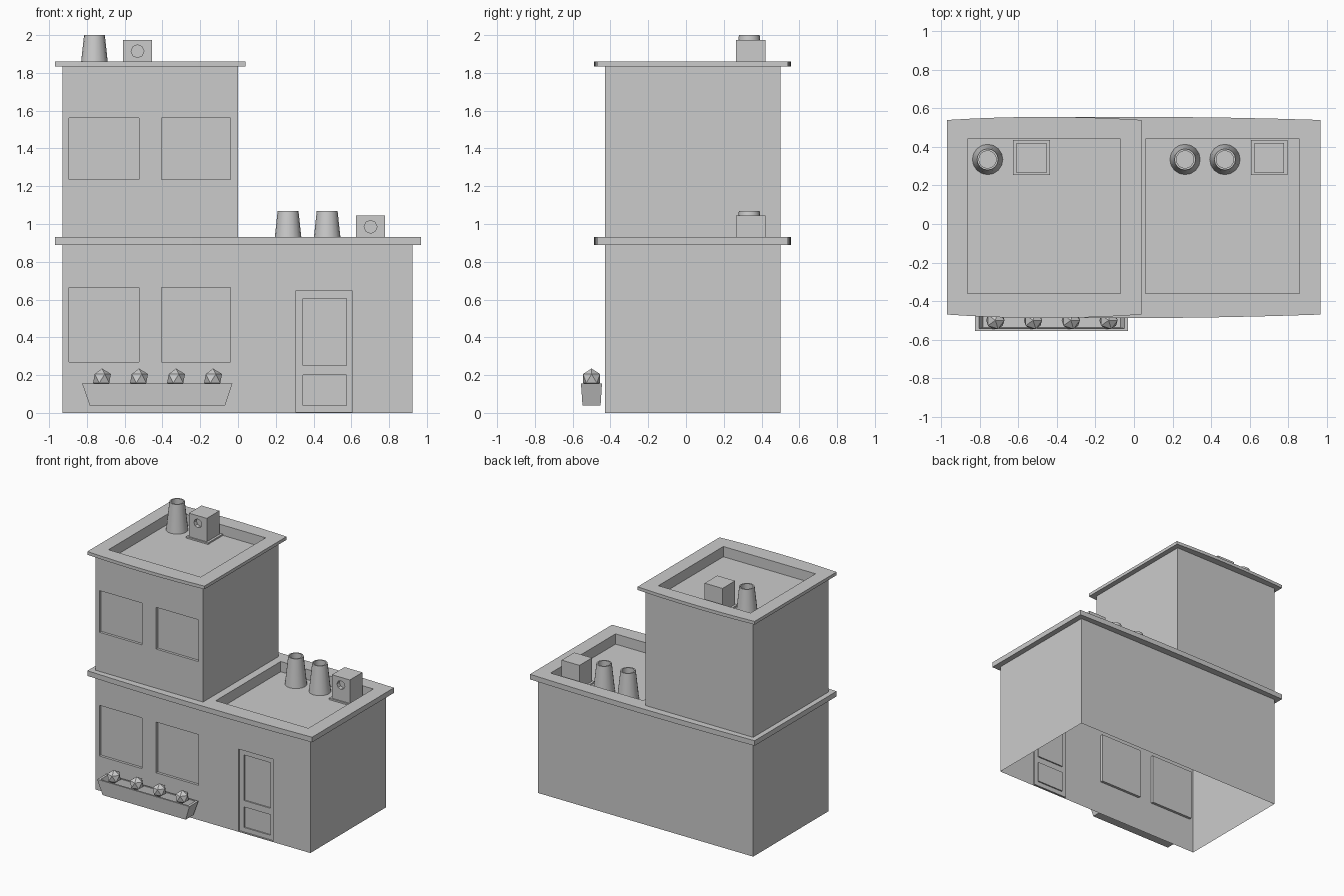
import bpy, bmesh, math
from mathutils import Vector

cube = bpy.data.objects.get("Cube")
if cube:
    bpy.data.objects.remove(cube, do_unlink=True)

grey = bpy.data.materials.new("plain_grey")
grey.use_nodes = True
COLOUR = (0.6, 0.6, 0.6, 1)
grey.diffuse_color = COLOUR
grey.node_tree.nodes["Principled BSDF"].inputs["Base Color"].default_value = COLOUR


def finish(name, bm, smooth=False):
    mesh = bpy.data.meshes.new(name)
    bm.to_mesh(mesh)
    bm.free()
    mesh.materials.append(grey)
    obj = bpy.data.objects.new(name, mesh)
    bpy.context.collection.objects.link(obj)
    if smooth:
        bpy.ops.object.select_all(action='DESELECT')
        bpy.context.view_layer.objects.active = obj
        obj.select_set(True)
        bpy.ops.object.shade_smooth_by_angle(angle=math.radians(40))
    return obj


def box(name, lo, hi, skip=(), inward=False):
    """Axis box; skip drops faces by direction; inward makes a recess lining."""
    bm = bmesh.new()
    bmesh.ops.create_cube(bm, size=1)
    gone = [f for f in bm.faces for d in skip if f.normal.dot(Vector(d)) > 0.9]
    bmesh.ops.delete(bm, geom=gone, context='FACES')
    for v in bm.verts:
        v.co = Vector([a + (b - a) * (c + 0.5) for a, b, c in zip(lo, hi, v.co)])
    if inward:
        bmesh.ops.reverse_faces(bm, faces=bm.faces[:])
    return finish(name, bm)


def panel(name, loops, normal, depth=0):
    """Flat sheet from an outline and hole loops, optionally thickened backwards."""
    bm = bmesh.new()
    for loop in loops:
        vs = [bm.verts.new(p) for p in loop]
        for a, b in zip(vs, vs[1:] + vs[:1]):
            bm.edges.new((a, b))
    n = Vector(normal)
    bmesh.ops.triangle_fill(bm, edges=bm.edges[:], use_beauty=True, normal=n)
    bm.normal_update()
    for f in bm.faces:
        if f.normal.dot(n) < 0:
            f.normal_flip()
    if depth:
        new = bmesh.ops.extrude_face_region(bm, geom=bm.faces[:], use_keep_orig=True)
        for v in [g for g in new["geom"] if isinstance(g, bmesh.types.BMVert)]:
            v.co -= n * depth
        bmesh.ops.recalc_face_normals(bm, faces=bm.faces[:])
    return finish(name, bm)


def loft(name, rings, cap_first=True, smooth=False):
    """Skin over successive rings, closing the last one."""
    bm = bmesh.new()
    rows = [[bm.verts.new(p) for p in ring] for ring in rings]
    for a, b in zip(rows, rows[1:]):
        for i in range(len(a)):
            j = (i + 1) % len(a)
            bm.faces.new((a[i], a[j], b[j], b[i]))
    bm.faces.new(rows[-1])
    if cap_first:
        bm.faces.new(rows[0][::-1])
    return finish(name, bm, smooth)


def rect_xz(x0, x1, z0, z1, y):
    return [(x0, y, z0), (x1, y, z0), (x1, y, z1), (x0, y, z1)]


def rect_xy(x0, x1, y0, y1, z):
    return [(x0, y0, z), (x1, y0, z), (x1, y1, z), (x0, y1, z)]


def circle_xy(x, y, z, r, n=16):
    return [(x + r * math.cos(math.tau * i / n), y + r * math.sin(math.tau * i / n), z)
            for i in range(n)]


UP, DOWN, FRONT = (0, 0, 1), (0, 0, -1), (0, -1, 0)
YF, YB = -0.43, 0.5


def storey(name, x0, x1, z0, z1, holes):
    """Side and back walls plus a front wall with recessed openings."""
    box(name + "_walls", (x0, YF, z0), (x1, YB, z1), skip=(UP, DOWN, FRONT))
    loops = [rect_xz(x0, x1, z0, z1, YF)] + [rect_xz(*h[:4], YF) for h in holes]
    panel(name + "_front_wall", loops, FRONT)
    for i, (a, b, c, d, depth) in enumerate(holes[:2]):
        box(f"{name}_window_{i + 1}", (a, YF, c), (b, YF + depth, d), (FRONT,), True)


def roof(name, x0, x1, z0, z1, hole):
    """Cornice with bowed front and back, and a sunken roof deck."""
    steps = 8
    us = [-1 + 2 * i / steps for i in range(steps + 1)]
    mid, half = (x0 + x1) / 2, (x1 - x0) / 2
    front = [(mid + half * u, -0.47 - 0.018 * (1 - u * u), z1) for u in us]
    back = [(mid + half * u, 0.54 + 0.016 * (1 - u * u), z1) for u in reversed(us)]
    a, b = hole
    panel(name + "_cornice", [front + back, rect_xy(a, b, -0.36, 0.44, z1)], UP, z1 - z0)
    box(name + "_deck", (a, -0.36, z1 - 0.08), (b, 0.44, z1), (UP,), True)


# Walls, windows and door opening
spans = [(-0.895, -0.525), (-0.405, -0.04)]
door = (0.305, 0.605, 0.005, 0.645, 0.012)
storey("lower_storey", -0.93, 0.925, 0, 0.9,
       [(a, b, 0.27, 0.665, 0.02) for a, b in spans] + [door])
storey("upper_storey", -0.93, 0, 0.93, 1.845,
       [(a, b, 1.235, 1.56, 0.02) for a, b in spans])

# Door with two sunken panels
dx0, dx1, dz0, dz1, dd = door
yd = YF + dd
box("door_frame", (dx0, YF, dz0), (dx1, yd, dz1), (FRONT, (0, 1, 0)), True)
sunk = [(0.345, 0.575, 0.25, 0.605), (0.345, 0.575, 0.04, 0.2)]
panel("door_leaf", [rect_xz(dx0, dx1, dz0, dz1, yd)] + [rect_xz(*s, yd) for s in sunk], FRONT)
for i, (a, b, c, d) in enumerate(sunk):
    box(f"door_panel_{i + 1}", (a, yd, c), (b, yd + 0.01, d), (FRONT,), True)

# Roofs
roof("lower_roof", -0.97, 0.968, 0.89, 0.93, (0.06, 0.86))
roof("upper_roof", -0.97, 0.04, 1.835, 1.86, (-0.865, -0.07))


# Roof equipment
def chimney(name, x, z):
    y = 0.335
    profile = [(0.079, 0), (0.055, 0.22), (0.045, 0.22), (0.045, 0.16)]
    loft(name, [circle_xy(x, y, z + h, r) for r, h in profile], smooth=True)


def vent_unit(name, x, z):
    y0, y1, r, h = 0.265, 0.42, 0.077, 0.195
    box(name + "_base", (x - 0.095, 0.255, z), (x + 0.095, 0.437, z + 0.012))
    box(name + "_casing", (x - r, y0, z), (x + r, y1, z + h), (FRONT,))

    def ring(y):
        return [(px, y, pz) for px, pz, _ in circle_xy(x, z + 0.135, 0, 0.034, 8)]
    panel(name + "_face", [rect_xz(x - r, x + r, z, z + h, y0), ring(y0)], FRONT)
    loft(name + "_outlet", [ring(y0), ring(y0 + 0.03)], cap_first=False)


chimney("upper_chimney", -0.76, 1.78)
vent_unit("upper_vent", -0.532, 1.78)
for i, x in enumerate((0.265, 0.472)):
    chimney(f"lower_chimney_{i + 1}", x, 0.85)
vent_unit("lower_vent", 0.702, 0.85)

# Planter box with shrubs
loft("planter", [rect_xy(-0.785, -0.068, -0.548, -0.452, 0.04),
                 rect_xy(-0.825, -0.03, -0.556, -0.445, 0.155),
                 rect_xy(-0.805, -0.05, -0.543, -0.458, 0.155),
                 rect_xy(-0.785, -0.07, -0.538, -0.463, 0.1)])
for i in range(4):
    bm = bmesh.new()
    bmesh.ops.create_icosphere(bm, subdivisions=1, radius=0.053)
    bmesh.ops.translate(bm, verts=bm.verts, vec=(-0.72 + 0.196 * i, -0.5, 0.182))
    finish(f"shrub_{i + 1}", bm)
